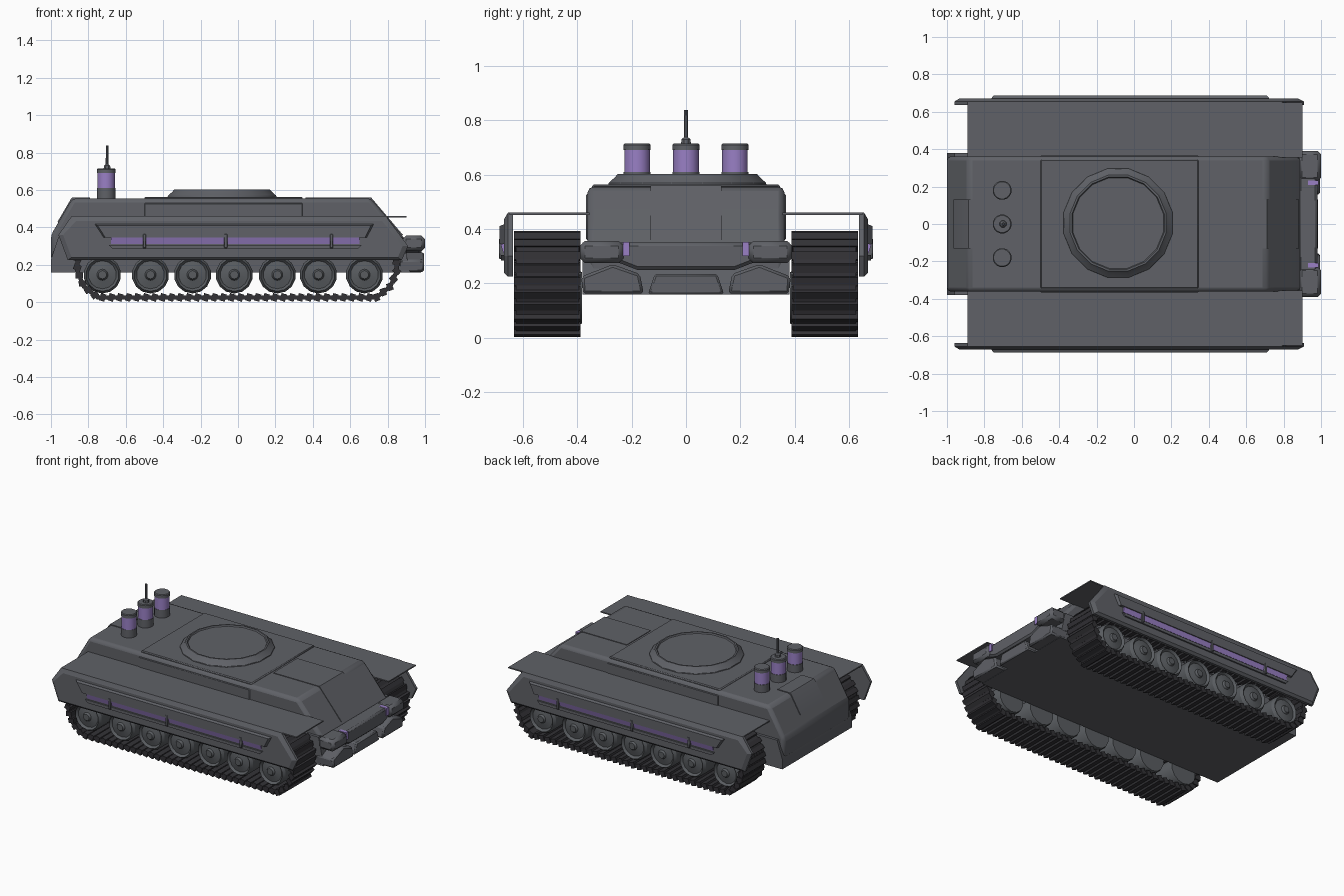
import bpy, bmesh, math
from mathutils import Vector, Matrix

if "Cube" in bpy.data.objects:
    bpy.data.objects.remove(bpy.data.objects["Cube"])


def material(name, rgb):
    m = bpy.data.materials.new(name)
    m.use_nodes = True
    m.diffuse_color = (*rgb, 1)
    m.node_tree.nodes["Principled BSDF"].inputs["Base Color"].default_value = (*rgb, 1)
    return m


ARMOUR = material("armour grey", (0.115, 0.12, 0.135))
TRACK = material("track black", (0.032, 0.031, 0.036))
PURPLE = material("glowing purple", (0.32, 0.215, 0.56))
WHEEL = material("wheel grey", (0.10, 0.108, 0.118))
made = []


def finish(name, bm, mat, bevel=0, segments=1):
    bmesh.ops.recalc_face_normals(bm, faces=bm.faces)
    mesh = bpy.data.meshes.new(name)
    bm.to_mesh(mesh)
    bm.free()
    ob = bpy.data.objects.new(name, mesh)
    bpy.context.collection.objects.link(ob)
    mesh.materials.append(mat)
    if bevel:
        mod = ob.modifiers.new("bevel", "BEVEL")
        mod.width, mod.segments = bevel, segments
        mod.angle_limit = math.radians(25)
    made.append(ob)
    return ob


def loft(name, rings, mat, bevel=0, segments=1):
    """Skin matching rings of points and cap both ends."""
    bm = bmesh.new()
    vs = [[bm.verts.new(p) for p in ring] for ring in rings]
    n = len(vs[0])
    for a, b in zip(vs, vs[1:]):
        for i in range(n):
            bm.faces.new((a[i], a[(i + 1) % n], b[(i + 1) % n], b[i]))
    bm.faces.new(vs[0])
    bm.faces.new(vs[-1])
    return finish(name, bm, mat, bevel, segments)


def side_prism(name, pts, y0, y1, mat, bevel=0, segments=1):
    return loft(name, [[(x, y, z) for x, z in pts] for y in (y0, y1)], mat, bevel, segments)


def end_prism(name, pts, x0, x1, mat, bevel=0):
    return loft(name, [[(x, y, z) for y, z in pts] for x in (x0, x1)], mat, bevel)


def box(name, lo, hi, mat, bevel=0):
    pts = [(lo[0], lo[2]), (hi[0], lo[2]), (hi[0], hi[2]), (lo[0], hi[2])]
    return side_prism(name, pts, lo[1], hi[1], mat, bevel)


def lathe(name, centre, profile, sides, mat, axis="Z", flip=1):
    """Stack (radius, height) rings along an axis."""
    rings = []
    for r, h in profile:
        ring = []
        for k in range(sides):
            a = math.tau * (k + 0.5) / sides
            c, s = r * math.cos(a), r * math.sin(a)
            ring.append(Vector(centre) + Vector((c, s, h) if axis == "Z" else (c, h * flip, s)))
        rings.append(ring)
    return loft(name, rings, mat)


# Hull
side_prism("upper_hull", [(-1, 0.22), (-1, 0.36), (-0.885, 0.556), (0.71, 0.556), (0.80, 0.45),
                          (0.90, 0.33), (0.90, 0.22)], -0.362, 0.362, ARMOUR, 0.022, 2)
side_prism("lower_hull", [(-1, 0.16), (-1, 0.23), (-0.96, 0.35), (0.88, 0.35), (0.92, 0.16)],
           -0.38, 0.38, ARMOUR)
box("deck_plate", (-0.5, -0.345, 0.54), (0.345, 0.345, 0.564), ARMOUR, 0.006)
for s in (-1, 1):
    box("hull_side_plate", (-0.5, s * 0.355, 0.36), (0.345, s * 0.367, 0.53), ARMOUR, 0.004)
side_prism("rear_hatch", [(-0.965, 0.43), (-0.893, 0.553), (-0.885, 0.561), (-0.79, 0.561),
                          (-0.79, 0.54), (-0.88, 0.54), (-0.95, 0.42)], -0.13, 0.13, ARMOUR)
side_prism("glacis_hatch", [(0.36, 0.54), (0.36, 0.56), (0.712, 0.56), (0.882, 0.36), (0.85, 0.36),
                            (0.70, 0.54)], -0.13, 0.13, ARMOUR)

# Nose block
end_prism("nose_bar", [(-0.38, 0.29), (-0.27, 0.285), (-0.18, 0.25), (0.18, 0.25), (0.27, 0.285),
                       (0.38, 0.29), (0.38, 0.35), (-0.38, 0.35)], 0.88, 0.98, ARMOUR, 0.012)
end_prism("nose_keel", [(-0.14, 0.16), (0.14, 0.16), (0.115, 0.235), (-0.115, 0.235)],
          0.86, 0.985, ARMOUR, 0.008)
for s in (-1, 1):
    box("nose_shoulder", (0.88, min(s * 0.23, s * 0.39), 0.275), (1.0, max(s * 0.23, s * 0.39), 0.356),
        ARMOUR, 0.018)
    end_prism("nose_lower_block", [(s * 0.155, 0.162), (s * 0.38, 0.162), (s * 0.385, 0.225),
                                   (s * 0.27, 0.27), (s * 0.17, 0.235)], 0.86, 0.995, ARMOUR, 0.01)
    box("nose_lamp", (0.93, s * 0.22 - 0.012, 0.30), (0.987, s * 0.22 + 0.012, 0.352), PURPLE)

# Turret ring
lathe("turret_ring", (-0.085, 0.005, 0.55), [(0.30, 0), (0.295, 0.02), (0.272, 0.04), (0.262, 0.052),
                                              (0.252, 0.052), (0.247, 0.044)], 16, ARMOUR)

# Rear canisters and aerial
for y in (-0.18, 0, 0.18):
    at = (-0.705, y, 0)
    lathe("canister_base", at, [(0.05, 0.55), (0.05, 0.61)], 16, ARMOUR)
    lathe("canister_glow", at, [(0.048, 0.61), (0.048, 0.695)], 16, PURPLE)
    lathe("canister_cap", at, [(0.051, 0.69), (0.051, 0.71), (0.046, 0.715)], 16, ARMOUR)
lathe("aerial", (-0.7, 0, 0), [(0.02, 0.71), (0.018, 0.73), (0.008, 0.738), (0.007, 0.838)], 8, ARMOUR)

# Running gear
half = [(0.74, 0.026), (0.815, 0.085), (0.85, 0.17), (0.845, 0.26), (0.81, 0.33), (0.75, 0.37)]
loop = [Vector((x, 0, z)) for x, z in half] + [Vector((-x - 0.01, 0, z)) for x, z in reversed(half)]
WHEEL_X = (-0.725, -0.468, -0.243, -0.02, 0.21, 0.43, 0.676)


def track(s):
    y0, y1 = sorted((s * 0.388, s * 0.632))
    bm = bmesh.new()
    segs = list(zip(loop, loop[1:] + loop[:1]))
    # Belt: a thin slab along each stretch of the loop
    for a, b in segs:
        d = b - a
        turn = Matrix.Rotation(-math.atan2(d.z, d.x), 4, "Y")
        mid = (a + b) / 2 + Vector((0, (y0 + y1) / 2, 0))
        size = Matrix.Diagonal((d.length + 0.008, y1 - y0 - 0.012, 0.022, 1))
        bmesh.ops.create_cube(bm, size=1, matrix=Matrix.Translation(mid) @ turn @ size)
    # Links: evenly spaced shoes, slightly tilted
    step, carry = 0.046, 0.0
    for a, b in segs:
        d = b - a
        t = carry
        while t < d.length:
            p = a + d.normalized() * t + Vector((0, (y0 + y1) / 2, 0))
            turn = Matrix.Rotation(-math.atan2(d.z, d.x) + 0.3, 4, "Y")
            size = Matrix.Diagonal((0.03, y1 - y0, 0.04, 1))
            bmesh.ops.create_cube(bm, size=1, matrix=Matrix.Translation(p) @ turn @ size)
            t += step
        carry = t - d.length
    finish("track", bm, TRACK)


for s in (-1, 1):
    track(s)
    for x in WHEEL_X:
        lathe("road_wheel", (x, 0, 0.147), [(0.095, 0.383), (0.10, 0.40), (0.10, 0.59), (0.088, 0.61),
                                            (0.075, 0.595), (0.03, 0.605), (0.022, 0.618)],
              14, WHEEL, "Y", s)

# Fenders and side skirts
outline = [(-0.96, 0.36), (-0.89, 0.46), (0.79, 0.46), (0.91, 0.30), (0.875, 0.225), (-0.91, 0.225)]
outer = [(-0.935, 0.36), (-0.865, 0.435), (0.77, 0.435), (0.88, 0.30), (0.855, 0.24), (-0.89, 0.24)]
panel = [(-0.77, 0.42), (0.73, 0.42), (0.69, 0.345), (-0.72, 0.345)]
panel_top = [(-0.75, 0.41), (0.71, 0.41), (0.68, 0.347), (-0.71, 0.347)]
sill = [(-0.69, 0.305), (0.66, 0.305), (0.64, 0.285), (-0.67, 0.285)]


def ring(pts, y):
    return [(x, y, z) for x, z in pts]


for s in (-1, 1):
    box("fender", (-0.89, min(s * 0.355, s * 0.65), 0.452), (0.90, max(s * 0.355, s * 0.65), 0.46), ARMOUR)
    loft("side_skirt", [ring(outline, s * 0.637), ring(outline, s * 0.655), ring(outer, s * 0.67)], ARMOUR)
    loft("skirt_panel", [ring(panel, s * 0.665), ring(panel_top, s * 0.686)], ARMOUR)
    side_prism("skirt_sill", sill, s * 0.665, s * 0.68, ARMOUR)
    # Glowing strip slanting in below the panel
    end_prism("skirt_glow", [(s * 0.666, 0.345), (s * 0.682, 0.345), (s * 0.672, 0.312), (s * 0.666, 0.312)],
              -0.68, 0.65, PURPLE)
    for x in (-0.5, -0.065, 0.5):
        box("skirt_bracket", (x - 0.009, min(s * 0.665, s * 0.688), 0.29),
            (x + 0.009, max(s * 0.665, s * 0.688), 0.365), ARMOUR, 0.003)

# Soft shading on shallow edges only
bpy.ops.object.select_all(action="DESELECT")
for ob in made:
    ob.select_set(True)
bpy.context.view_layer.objects.active = made[0]
bpy.ops.object.shade_smooth_by_angle(angle=math.radians(28))
